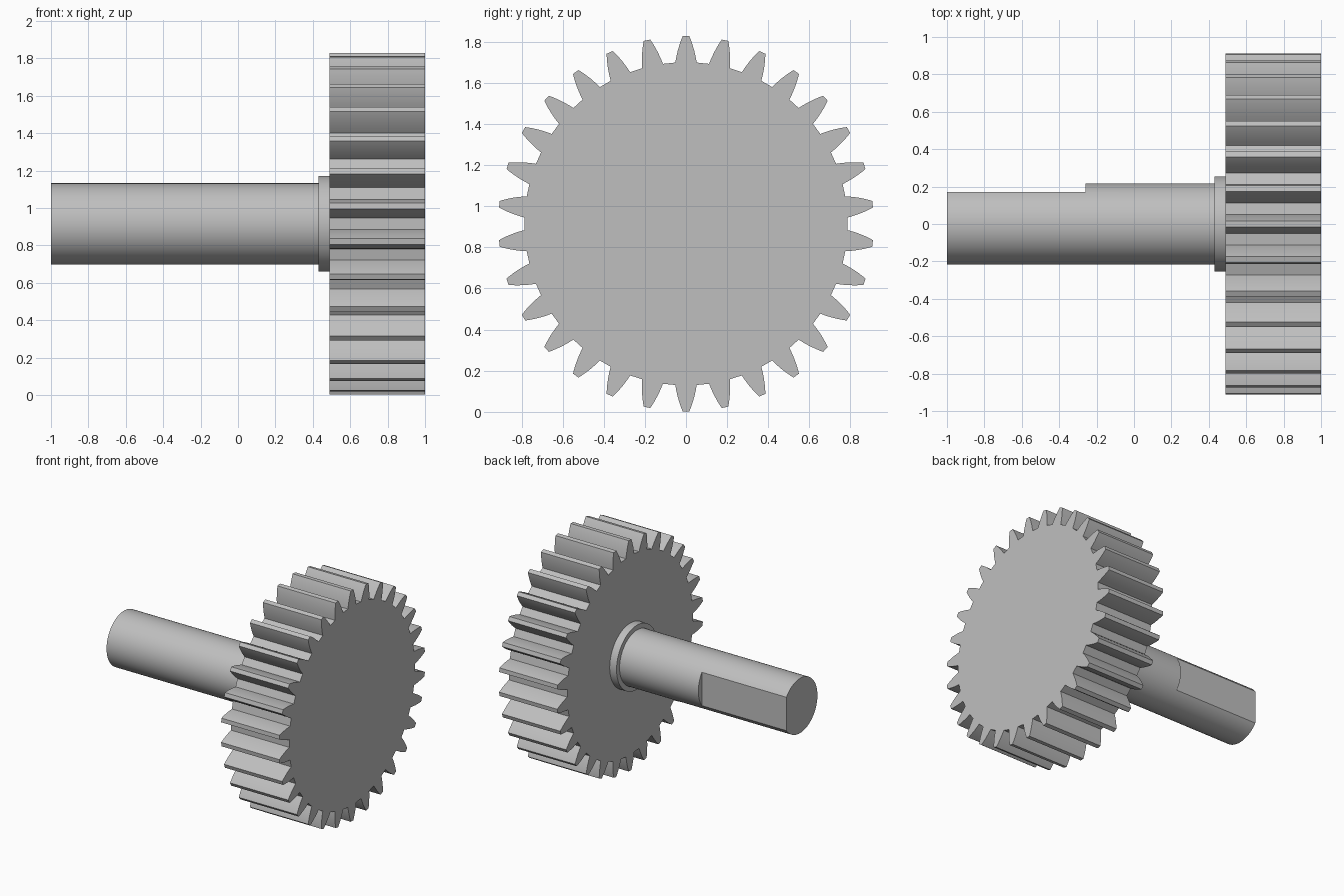
import bpy, bmesh
from math import sin, cos, tau, radians, asin

AXIS_Z = 0.915
TEETH = 30

cube = bpy.data.objects.get("Cube")
if cube:
    bpy.data.objects.remove(cube, do_unlink=True)

steel = bpy.data.materials.new("grey_steel")
steel.use_nodes = True
GREY = (0.52, 0.52, 0.52, 1)
steel.diffuse_color = GREY
steel.node_tree.nodes["Principled BSDF"].inputs["Base Color"].default_value = GREY


def prism(name, outline, x0, x1):
    """Extrude a closed (y, z) outline along x."""
    bm = bmesh.new()
    face = bm.faces.new([bm.verts.new((x0, y, z)) for y, z in outline])
    moved = bmesh.ops.extrude_face_region(bm, geom=[face], use_keep_orig=True)["geom"]
    bmesh.ops.translate(bm, vec=(x1 - x0, 0, 0),
                        verts=[v for v in moved if isinstance(v, bmesh.types.BMVert)])
    bmesh.ops.recalc_face_normals(bm, faces=bm.faces)
    mesh = bpy.data.meshes.new(name)
    bm.to_mesh(mesh)
    bm.free()
    mesh.materials.append(steel)
    obj = bpy.data.objects.new(name, mesh)
    bpy.context.collection.objects.link(obj)
    return obj


def polar(radius, angle):
    return radius * sin(angle), AXIS_Z + radius * cos(angle)


def circle(radius, steps=96):
    return [polar(radius, tau * i / steps) for i in range(steps)]


def smooth(obj):
    bpy.ops.object.select_all(action='DESELECT')
    obj.select_set(True)
    bpy.context.view_layer.objects.active = obj
    bpy.ops.object.shade_smooth_by_angle(angle=radians(25))


# Gear wheel: one curved tooth flank (radius, half width), mirrored and repeated
flank = [(0.787, 0.052), (0.815, 0.047), (0.845, 0.040),
         (0.875, 0.031), (0.900, 0.022), (0.914, 0.016)]
tooth = [(r, -asin(w / r)) for r, w in flank]
tooth += [(r, -a) for r, a in reversed(tooth)]
outline = [polar(r, a + tau * i / TEETH) for i in range(TEETH) for r, a in tooth]
gear = prism("gear_wheel", outline, 0.49, 1.0)

# Collar behind the gear
collar = prism("collar", circle(0.255), 0.43, 0.49)

# Shaft with a flat milled on the back of its free end
shaft = prism("shaft", circle(0.217), -1.0, 0.43)
cutter = prism("flat_cutter", [(0.172, 0.5), (0.4, 0.5), (0.4, 1.3), (0.172, 1.3)], -1.2, -0.26)
cutter.hide_render = True
mod = shaft.modifiers.new("flat", 'BOOLEAN')
mod.operation = 'DIFFERENCE'
mod.solver = 'EXACT'
mod.object = cutter
bpy.context.view_layer.objects.active = shaft
bpy.ops.object.modifier_apply(modifier=mod.name)
bpy.data.objects.remove(cutter, do_unlink=True)

for part in (gear, collar, shaft):
    smooth(part)
